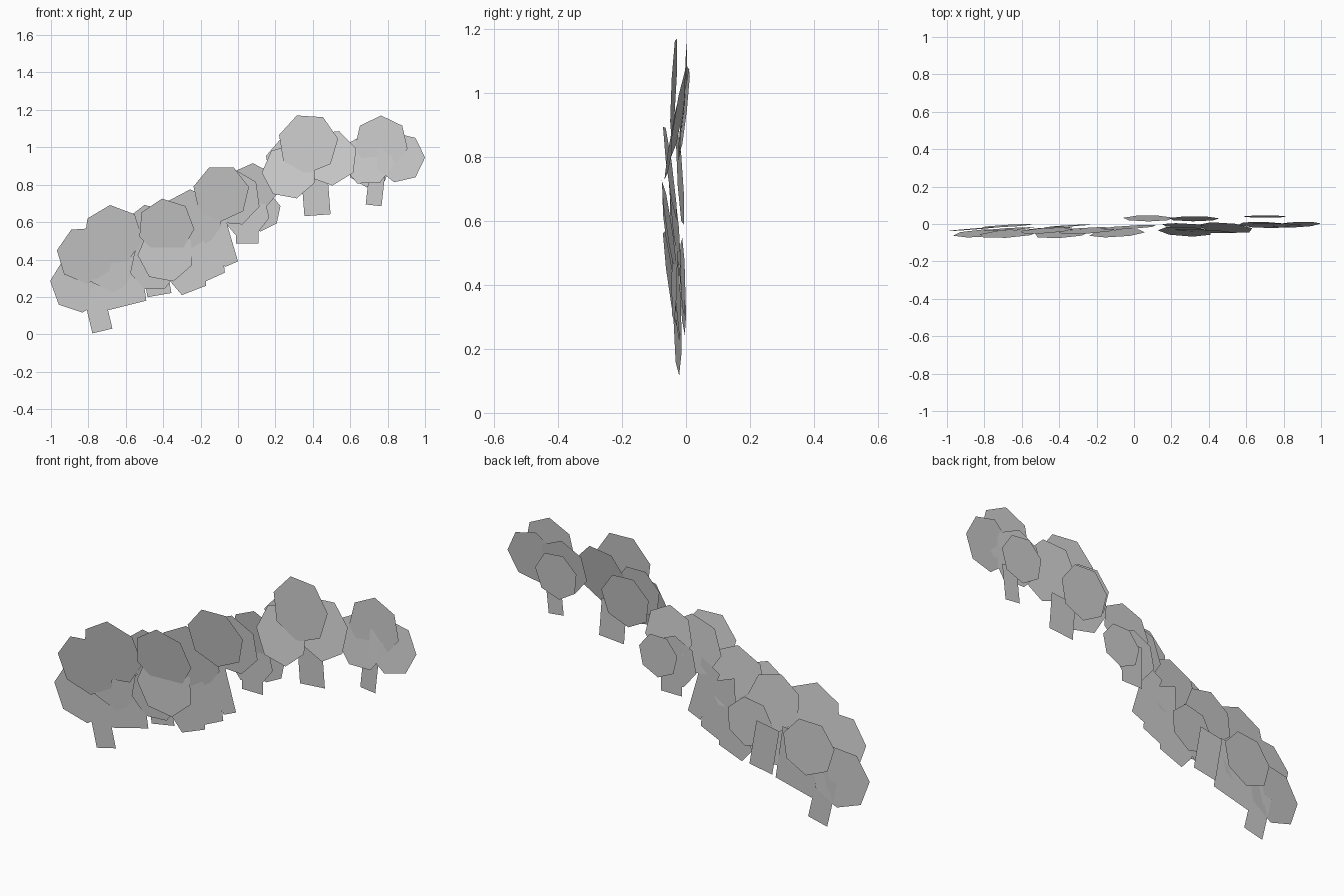
import bpy
from math import cos, sin, tau, radians

cube = bpy.data.objects.get("Cube")
if cube:
    bpy.data.objects.remove(cube)

grey = bpy.data.materials.new("plain_grey")
grey.use_nodes = True
COLOUR = (0.6, 0.6, 0.6, 1)
grey.diffuse_color = COLOUR
grey.node_tree.nodes["Principled BSDF"].inputs["Base Color"].default_value = COLOUR


def card(name, points, y, lean=0.0, yaw=0.0):
    """Flat upright face from (x, z) points; lean and yaw tilt it in depth."""
    cx = sum(p[0] for p in points) / len(points)
    cz = sum(p[1] for p in points) / len(points)
    verts = [(px, y + lean * (pz - cz) + yaw * (px - cx), pz) for px, pz in points]
    mesh = bpy.data.meshes.new(name)
    mesh.from_pydata(verts, [], [range(len(verts))])
    mesh.materials.append(grey)
    obj = bpy.data.objects.new(name, mesh)
    bpy.context.collection.objects.link(obj)


def leaf(name, x, z, r, y, lean, turn=90, yaw=.06):
    """Seven-sided foliage disc."""
    angles = [radians(turn) + tau * i / 7 for i in range(7)]
    card(name, [(x + r * cos(a), z + r * sin(a)) for a in angles], y, lean, yaw)


def trunk(name, top, bottom, width, y):
    """Slanted rectangular trunk between two (x, z) points."""
    dx, dz = top[0] - bottom[0], top[1] - bottom[1]
    k = width / 2 / (dx * dx + dz * dz) ** 0.5
    sx, sz = dz * k, -dx * k
    card(name, [(bottom[0] - sx, bottom[1] - sz), (bottom[0] + sx, bottom[1] + sz),
                (top[0] + sx, top[1] + sz), (top[0] - sx, top[1] - sz)], y)


# First tree, lowest on the left
trunk("tree1_trunk", (-.78, .25), (-.725, .018), .11, -.02)
card("tree1_branch", [(-.8, .2), (-.69, .13), (-.49, .18), (-.53, .45), (-.75, .42)], -.019)
leaf("tree1_crown", -.67, .53, .162, -.052, -.13, 95)
leaf("tree1_crown_low", -.67, .365, .14, -.027, -.04, 65)
leaf("tree1_left_leaf", -.815, .425, .155, -.05, -.13, 68)
leaf("tree1_low_leaf", -.85, .27, .155, -.026, -.02, 20, .08)
leaf("tree1_back_leaf", -.68, .385, .142, -.01, -.04, 68)

# Second tree
trunk("tree2_trunk", (-.46, .44), (-.42, .21), .13, 0)
leaf("tree2_crown", -.385, .575, .152, -.052, -.15, 98)
leaf("tree2_crown_low", -.385, .43, .152, -.036, .02, 28)
leaf("tree2_left_leaf", -.47, .55, .145, -.035, -.1, 102)
leaf("tree2_low_leaf", -.45, .36, .13, -.024, -.05, 40)
leaf("tree2_back_leaf", -.35, .425, .125, -.01, -.03, 75)

# Third tree, with a fan of broad branches
card("tree3_branch_left", [(-.36, .28), (-.3, .21), (-.17, .26), (-.18, .5), (-.36, .5)], -.02)
card("tree3_branch_mid", [(-.27, .4), (-.18, .28), (-.07, .33), (-.1, .56), (-.26, .62)], -.018)
card("tree3_trunk", [(-.07, .36), (0, .39), (-.05, .56), (-.08, .68), (-.18, .62)], -.015)
leaf("tree3_crown", -.09, .755, .152, -.05, -.13, 115)
leaf("tree3_right_leaf", -.03, .73, .152, -.018, -.06, 85)
leaf("tree3_left_leaf", -.25, .61, .165, -.035, -.1, 92)

# Fourth tree
trunk("tree4_trunk", (.05, .7), (.05, .485), .12, .045)
leaf("tree4_crown", .075, .78, .135, .03, -.12, 88, 0)
leaf("tree4_low_leaf", .04, .65, .13, .04, 0, 40, 0)
leaf("tree4_back_leaf", .12, .66, .11, .052, 0, 65, 0)

# Fifth tree
trunk("tree5_trunk", (.41, .83), (.425, .637), .14, -.01)
leaf("tree5_crown", .375, 1.02, .162, -.038, .05, 112, -.05)
leaf("tree5_left_leaf", .275, .87, .148, -.04, .18, 28, -.05)
leaf("tree5_right_leaf", .49, .945, .15, -.02, .18, 70, -.08)
leaf("tree5_side_leaf", .275, .92, .13, -.01, .1, 62, -.05)
leaf("tree5_back_leaf", .32, .875, .137, .028, .1, 113, 0)

# Sixth tree, highest on the right
trunk("tree6_trunk", (.745, .87), (.725, .69), .085, .005)
leaf("tree6_crown", .765, 1.025, .145, -.002, .04, 90, -.02)
leaf("tree6_left_leaf", .695, .935, .14, -.005, .12, 40, -.03)
leaf("tree6_right_leaf", .865, .945, .135, -.004, .11, 0, .05)
leaf("tree6_back_leaf", .7, .905, .12, .04, .05, 110, 0)
